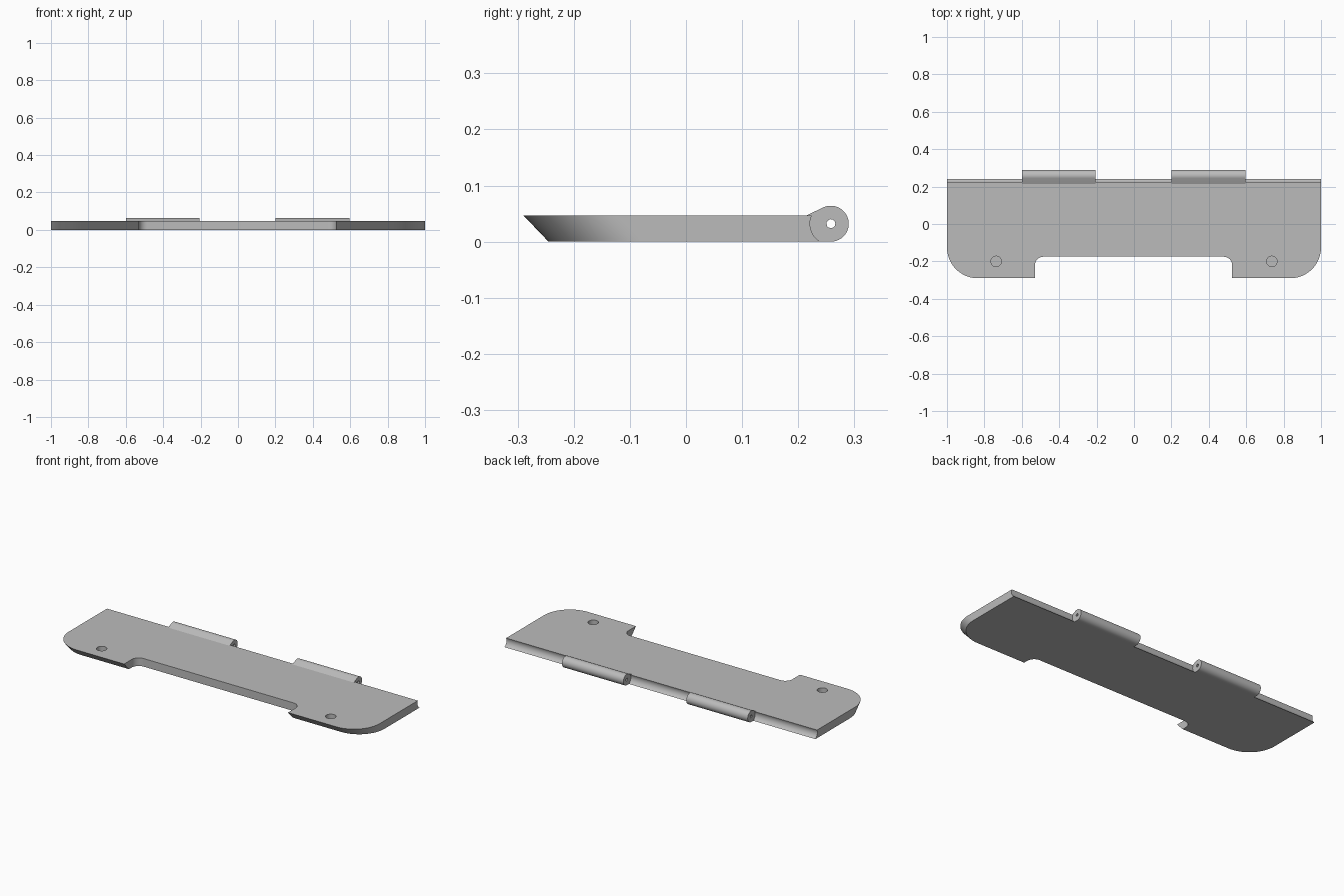
import bpy, bmesh
from math import sin, cos, pi, sqrt, radians, atan2

cube = bpy.data.objects.get("Cube")
if cube:
    bpy.data.objects.remove(cube, do_unlink=True)

THICK = 0.047                    # plate thickness
SHEAR = 0.045                    # undercut of the front edge
AXIS_Y, AXIS_Z = 0.258, 0.032    # hinge axis
BARREL, GROOVE, PIN = 0.032, 0.037, 0.008

grey = bpy.data.materials.new("plain grey")
grey.use_nodes = True
grey.diffuse_color = (0.5, 0.5, 0.5, 1)
grey.node_tree.nodes["Principled BSDF"].inputs["Base Color"].default_value = grey.diffuse_color


def arc(cx, cy, r, start, end, n):
    """Points along an arc, angles in degrees."""
    angles = [radians(start + (end - start) * i / n) for i in range(n + 1)]
    return [(cx + r * cos(a), cy + r * sin(a)) for a in angles]


def finish(bm, name):
    bmesh.ops.recalc_face_normals(bm, faces=bm.faces)
    mesh = bpy.data.meshes.new(name)
    bm.to_mesh(mesh)
    bm.free()
    mesh.materials.append(grey)
    obj = bpy.data.objects.new(name, mesh)
    bpy.context.collection.objects.link(obj)
    return obj


def smooth(obj):
    bpy.ops.object.select_all(action='DESELECT')
    obj.select_set(True)
    bpy.context.view_layer.objects.active = obj
    bpy.ops.object.shade_smooth_by_angle(angle=radians(30))


def skin(bm, a, b):
    """Quads between two closed rings of vertices."""
    for i in range(len(a)):
        j = (i + 1) % len(a)
        bm.faces.new((a[i], a[j], b[j], b[i]))


def plate_ring(bm, z):
    """Plate outline at one height: slanted front, hollowed back edge."""
    s = SHEAR * (1 - z / THICK)
    back = AXIS_Y - sqrt(GROOVE ** 2 - (z - AXIS_Z) ** 2)
    r, f, notch = 0.165, 0.045, -0.175
    front = -0.29 + s
    pts = [(1, back), (-1, back)]
    pts += arc(-1 + r, front + r, r, 180, 270, 16)
    pts += [(-0.53, front)]
    pts += arc(-0.53 + f, notch - f, f, 180, 90, 8)
    pts += arc(0.525 - f, notch - f, f, 90, 0, 8)
    pts += [(0.525, front)]
    pts += arc(1 - r, front + r, r, 270, 360, 16)
    return [bm.verts.new((x, y, z)) for x, y in pts]


# Plate, lofted through its thickness
bm = bmesh.new()
LAYERS = 10
rings = [plate_ring(bm, THICK * i / LAYERS) for i in range(LAYERS + 1)]
for low, high in zip(rings, rings[1:]):
    skin(bm, low, high)
bm.faces.new(rings[0])
bm.faces.new(rings[-1])
bmesh.ops.dissolve_limit(bm, angle_limit=radians(0.1), verts=bm.verts, edges=bm.edges)
plate = finish(bm, "plate")

# Blind round holes near the front corners
for side in (-1, 1):
    bpy.ops.mesh.primitive_cylinder_add(vertices=32, radius=0.028, depth=0.08,
                                        location=(side * 0.737, -0.2, 0.055))
    cutter = bpy.context.object
    cutter.name = "hole_cutter"
    cutter.hide_render = True
    cutter.data.materials.append(grey)
    mod = plate.modifiers.new("hole", 'BOOLEAN')
    mod.operation, mod.object, mod.solver = 'DIFFERENCE', cutter, 'EXACT'
    bpy.context.view_layer.objects.active = plate
    bpy.ops.object.modifier_apply(modifier=mod.name)
    bpy.data.objects.remove(cutter, do_unlink=True)
smooth(plate)


# Hinge knuckles: a barrel with a pin hole, blended into the plate
def knuckle(name, x0, x1):
    bm = bmesh.new()
    outer = arc(AXIS_Y, AXIS_Z, BARREL, 116, -90, 32)
    outer += [(0.235, 0), (0.212, 0.001), (0.212, 0.0455)]
    angles = [atan2(z - AXIS_Z, y - AXIS_Y) for y, z in outer]
    inner = [(AXIS_Y + PIN * cos(a), AXIS_Z + PIN * sin(a)) for a in angles]

    def ring(pts, x):
        return [bm.verts.new((x, y, z)) for y, z in pts]

    o0, o1, i0, i1 = ring(outer, x0), ring(outer, x1), ring(inner, x0), ring(inner, x1)
    for a, b in ((o0, o1), (o1, i1), (i1, i0), (i0, o0)):
        skin(bm, a, b)
    smooth(finish(bm, name))


knuckle("right_hinge_knuckle", -0.6, -0.205)
knuckle("left_hinge_knuckle", 0.2, 0.595)
